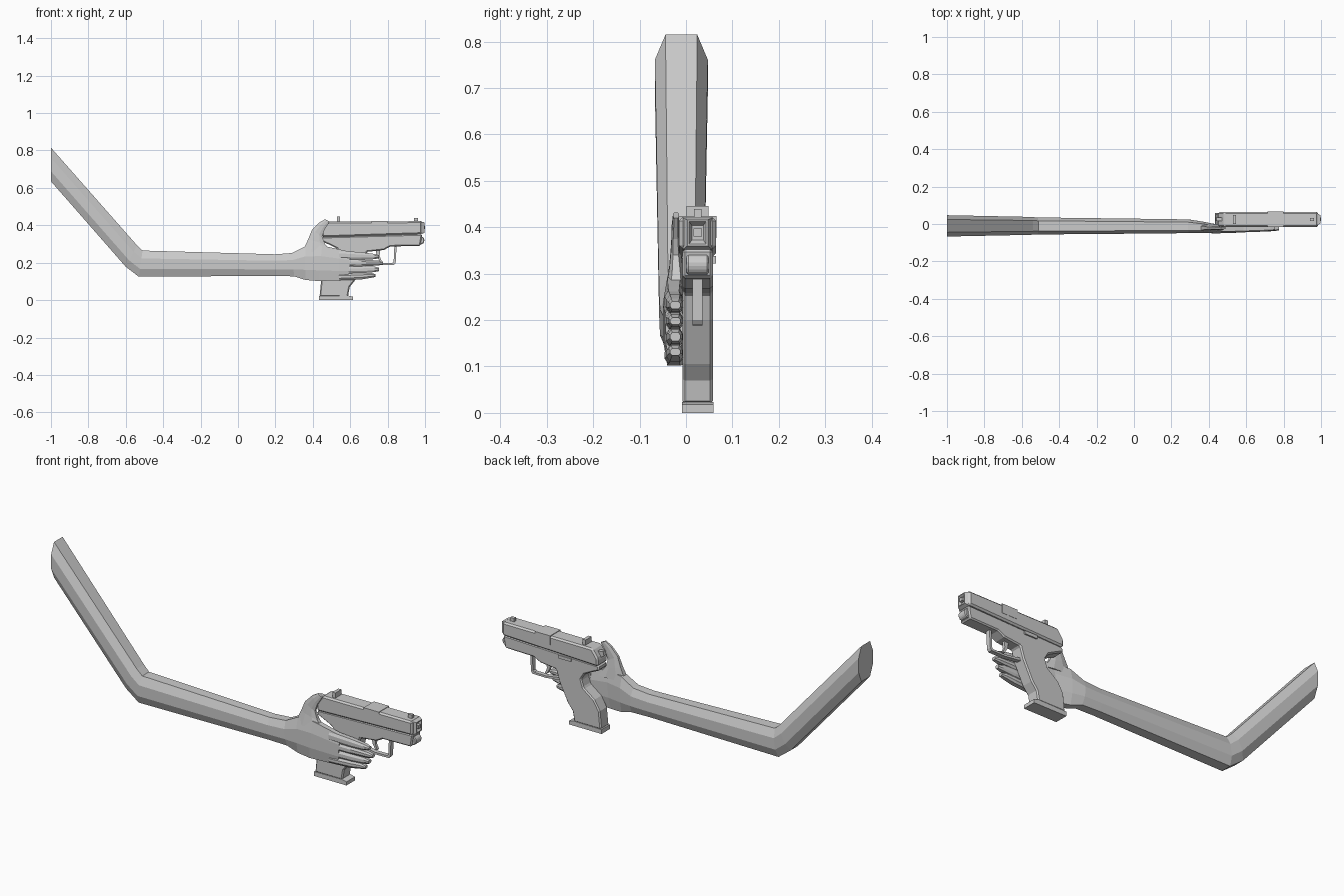
import bpy, bmesh

YC = 0.025  # centre plane of the pistol


def finish(name, bm):
    bmesh.ops.recalc_face_normals(bm, faces=bm.faces)
    mesh = bpy.data.meshes.new(name)
    bm.to_mesh(mesh)
    bm.free()
    obj = bpy.data.objects.new(name, mesh)
    bpy.context.collection.objects.link(obj)
    return obj


def loft(name, rings):
    """Eight-sided tube; each ring = top x,z, bottom x,z, y min, y max."""
    section = [(0, .2), (0, .8), (.3, 1), (.7, 1), (1, .8), (1, .2), (.7, 0), (.3, 0)]
    bm = bmesh.new()
    loops = []
    for tx, tz, bx, bz, y0, y1 in rings:
        loops.append([bm.verts.new((tx + (bx - tx) * t, y0 + (y1 - y0) * s, tz + (bz - tz) * t))
                      for t, s in section])
    for a, b in zip(loops, loops[1:]):
        for i in range(8):
            j = (i + 1) % 8
            bm.faces.new((a[i], a[j], b[j], b[i]))
    bm.faces.new(loops[0])
    bm.faces.new(loops[-1])
    return finish(name, bm)


def prism(name, profile, half, bevel=0.0, yc=YC):
    """Side profile (x, z) extruded across y, optionally chamfered."""
    bm = bmesh.new()
    face = bm.faces.new([bm.verts.new((x, yc - half, z)) for x, z in profile])
    new = bmesh.ops.extrude_face_region(bm, geom=[face])['geom']
    bmesh.ops.translate(bm, vec=(0, 2 * half, 0),
                        verts=[v for v in new if isinstance(v, bmesh.types.BMVert)])
    obj = finish(name, bm)
    if bevel:
        mod = obj.modifiers.new("chamfer", 'BEVEL')
        mod.width = bevel
        mod.segments = 1
        mod.limit_method = 'ANGLE'
    return obj


def box(name, x0, x1, z0, z1, half, bevel=0.0, yc=YC):
    return prism(name, [(x0, z0), (x1, z0), (x1, z1), (x0, z1)], half, bevel, yc)


# Arm, wrist and palm
loft("arm_and_palm", [
    (-1, .815, -1, .635, -.067, .047),
    (-.54, .293, -.60, .178, -.058, .038),
    (-.51, .265, -.53, .125, -.056, .035),
    (.20, .245, .20, .13, -.050, .026),
    (.29, .252, .30, .127, -.048, .024),
    (.36, .288, .36, .108, -.048, .014),
    (.45, .292, .43, .102, -.050, -.002),
    (.54, .272, .54, .106, -.047, -.006),
    (.60, .258, .59, .110, -.044, -.008)])

# Thumb resting behind the slide
loft("thumb", [
    (.345, .26, .50, .255, -.045, .000),
    (.375, .325, .465, .30, -.036, -.006),
    (.395, .375, .45, .34, -.032, -.012),
    (.435, .415, .462, .375, -.031, -.014),
    (.465, .432, .49, .42, -.028, -.015)])

# Four fingers: root top z, root bottom z, tip x, tip top z, tip bottom z
for i, (rt, rb, x, tt, tb) in enumerate([
        (.265, .216, .755, .243, .222), (.219, .182, .775, .208, .188),
        (.180, .143, .755, .176, .153), (.141, .106, .735, .142, .122)]):
    mt, mb = rt * .4 + tt * .6 + .004, rb * .4 + tb * .6 - .005
    loft(f"finger_{i + 1}", [
        (.54, rt, .54, rb, -.046, -.007),
        (.66, mt, .66, mb, -.042, -.006),
        (x - .025, tt + .004, x - .025, tb - .003, -.038, -.008),
        (x, tt - .003, x, tb + .002, -.034, -.012)])

# Slide with a recessed muzzle
slide = prism("slide", [(.45, .336), (.985, .353), (.985, .422), (.482, .42), (.45, .375)],
              .040, .008)
box("ejection_port", .715, .80, .377, .424, .0412)
bm = bmesh.new()
loops = []
for x, w, z0, z1 in [(.98, .032, .352, .42), (.997, .022, .36, .416),
                     (.997, .018, .364, .412), (.98, .010, .376, .400)]:
    loops.append([bm.verts.new((x, YC + sy * w, z)) for sy, z in
                  [(-1, z0), (1, z0), (1, z1), (-1, z1)]])
for a, b in zip(loops, loops[1:]):
    for i in range(4):
        bm.faces.new((a[i], a[(i + 1) % 4], b[(i + 1) % 4], b[i]))
bm.faces.new(loops[0])
bm.faces.new(loops[-1])
finish("muzzle", bm)
box("barrel", .97, 1.0, .38, .397, .009)
prism("guide_rod_housing", [(.96, .295), (.988, .30), (.996, .312), (.996, .328), (.985, .34),
                            (.96, .345)], .024, .004)

# Sights and hammer
box("rear_sight", .528, .545, .415, .446, .024)
box("front_sight", .94, .962, .415, .439, .008)
prism("hammer", [(.435, .385), (.47, .36), (.49, .40), (.44, .405)], .010)

# Frame and grip in one profile
prism("frame_and_grip", [
    (.45, .338), (.447, .315), (.48, .30), (.53, .275), (.548, .245), (.535, .205), (.475, .16),
    (.445, .11), (.436, .02), (.588, .02), (.597, .07), (.625, .105), (.672, .20), (.69, .258),
    (.78, .268), (.815, .287), (.975, .29), (.985, .353)], .033, .006)
prism("magazine_base", [(.432, 0), (.614, 0), (.614, .018), (.59, .024), (.432, .022)], .034)

# Trigger and guard
prism("trigger_guard", [
    (.665, .20), (.70, .195), (.76, .188), (.835, .189), (.843, .20), (.848, .29), (.836, .29),
    (.832, .205), (.825, .199), (.76, .198), (.70, .207), (.665, .215)], .011)
prism("trigger", [(.735, .27), (.76, .27), (.757, .235), (.768, .21), (.758, .207), (.742, .235)],
      .007)
# Slide catch on the far side
box("slide_catch", .60, .67, .322, .338, .004, yc=.061)
